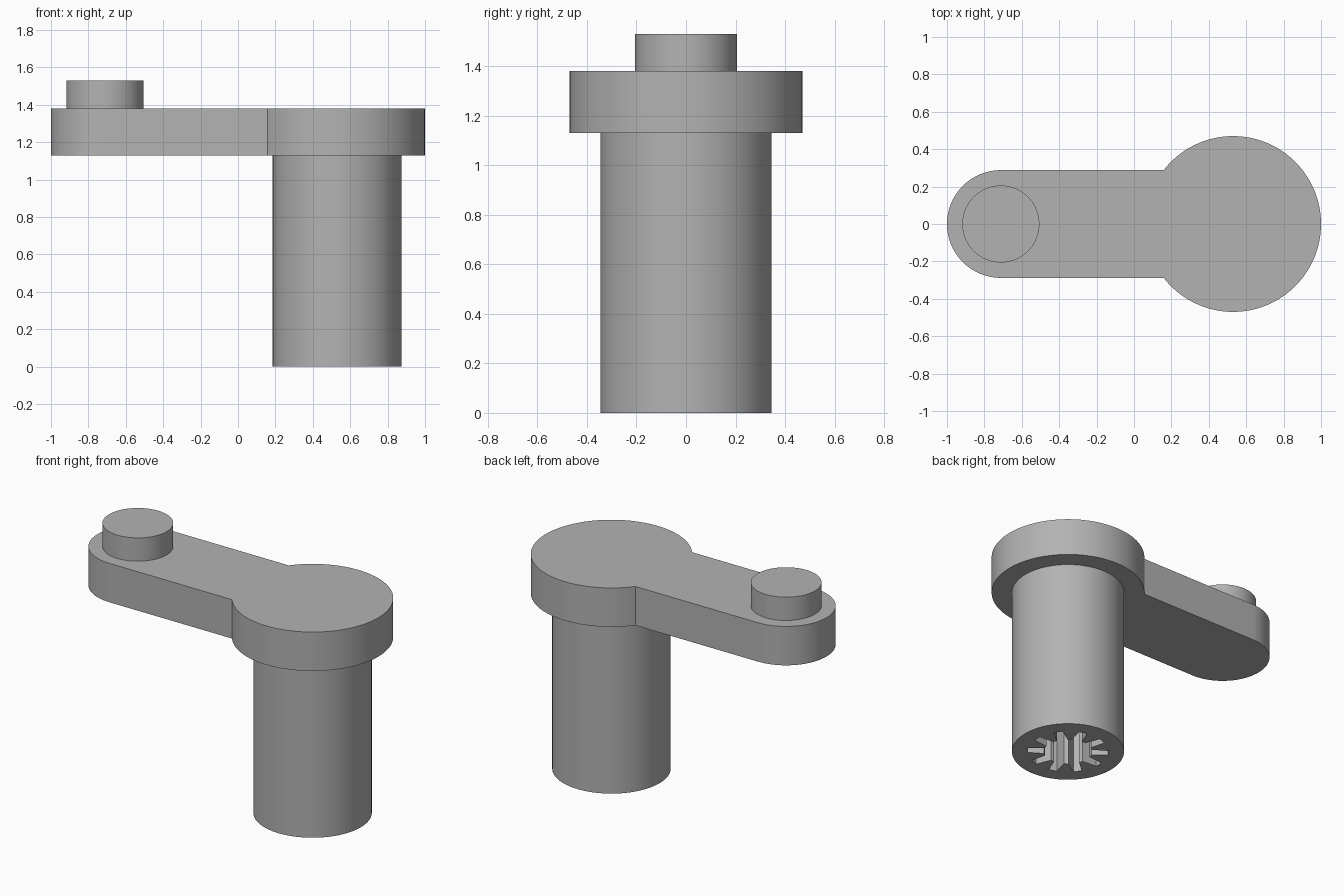
import bpy
import bmesh
from math import pi, sin, cos, asin, radians

cube = bpy.data.objects.get("Cube")
if cube:
    bpy.data.objects.remove(cube, do_unlink=True)

# Single grey material
grey = bpy.data.materials.new("mid_grey")
grey.use_nodes = True
colour = (0.45, 0.45, 0.45, 1)
grey.diffuse_color = colour
grey.node_tree.nodes["Principled BSDF"].inputs["Base Color"].default_value = colour

HUB_X, PIN_X = 0.53, -0.712
HUB_R, ARM_R, SHAFT_R, PIN_R = 0.47, 0.288, 0.345, 0.206
ARM_BOTTOM, ARM_TOP, PIN_TOP = 1.13, 1.38, 1.53


def arc(cx, r, start, end, steps):
    """Points along an arc centred on the x axis."""
    angles = [start + (end - start) * i / steps for i in range(steps + 1)]
    return [(cx + r * cos(a), r * sin(a)) for a in angles]


def extrude(name, outline, bottom, top):
    """Solid prism from a counter-clockwise outline."""
    bm = bmesh.new()
    face = bm.faces.new([bm.verts.new((x, y, bottom)) for x, y in outline])
    side = bmesh.ops.extrude_face_region(bm, geom=[face])
    verts = [v for v in side["geom"] if isinstance(v, bmesh.types.BMVert)]
    bmesh.ops.translate(bm, verts=verts, vec=(0, 0, top - bottom))
    bmesh.ops.recalc_face_normals(bm, faces=bm.faces)
    mesh = bpy.data.meshes.new(name)
    bm.to_mesh(mesh)
    bm.free()
    mesh.materials.append(grey)
    obj = bpy.data.objects.new(name, mesh)
    bpy.context.collection.objects.link(obj)
    return obj


def smooth(obj):
    bpy.ops.object.select_all(action="DESELECT")
    obj.select_set(True)
    bpy.context.view_layer.objects.active = obj
    bpy.ops.object.shade_smooth_by_angle(angle=radians(25))


def disc(cx, r):
    return arc(cx, r, 0, 2 * pi, 96)[:-1]


# Crank arm: round hub blending into a straight bar with a rounded end
join = pi - asin(ARM_R / HUB_R)
arm_outline = arc(HUB_X, HUB_R, -join, join, 80)
arm_outline += arc(PIN_X, ARM_R, pi / 2, 3 * pi / 2, 48)
arm = extrude("crank_arm", arm_outline, ARM_BOTTOM, ARM_TOP)

# Pin on the arm's end and shaft under the hub
pin = extrude("crank_pin", disc(PIN_X, PIN_R), ARM_TOP, PIN_TOP)
shaft = extrude("shaft", disc(HUB_X, SHAFT_R), 0, ARM_BOTTOM)

# Splined socket in the shaft's lower end
SLOTS, DEPTH = 10, 0.6
star = []
for i in range(SLOTS):
    for r, offset in ((0.15, -13), (0.25, -6), (0.25, 6), (0.15, 13)):
        a = 2 * pi * i / SLOTS + radians(offset)
        star.append((HUB_X + r * cos(a), r * sin(a)))
cutter = extrude("socket_cutter", star, -0.1, DEPTH)
cut = shaft.modifiers.new("socket", "BOOLEAN")
cut.operation = "DIFFERENCE"
cut.solver = "EXACT"
cut.object = cutter
bpy.context.view_layer.objects.active = shaft
bpy.ops.object.modifier_apply(modifier=cut.name)
bpy.data.objects.remove(cutter, do_unlink=True)

for part in (arm, pin, shaft):
    smooth(part)
